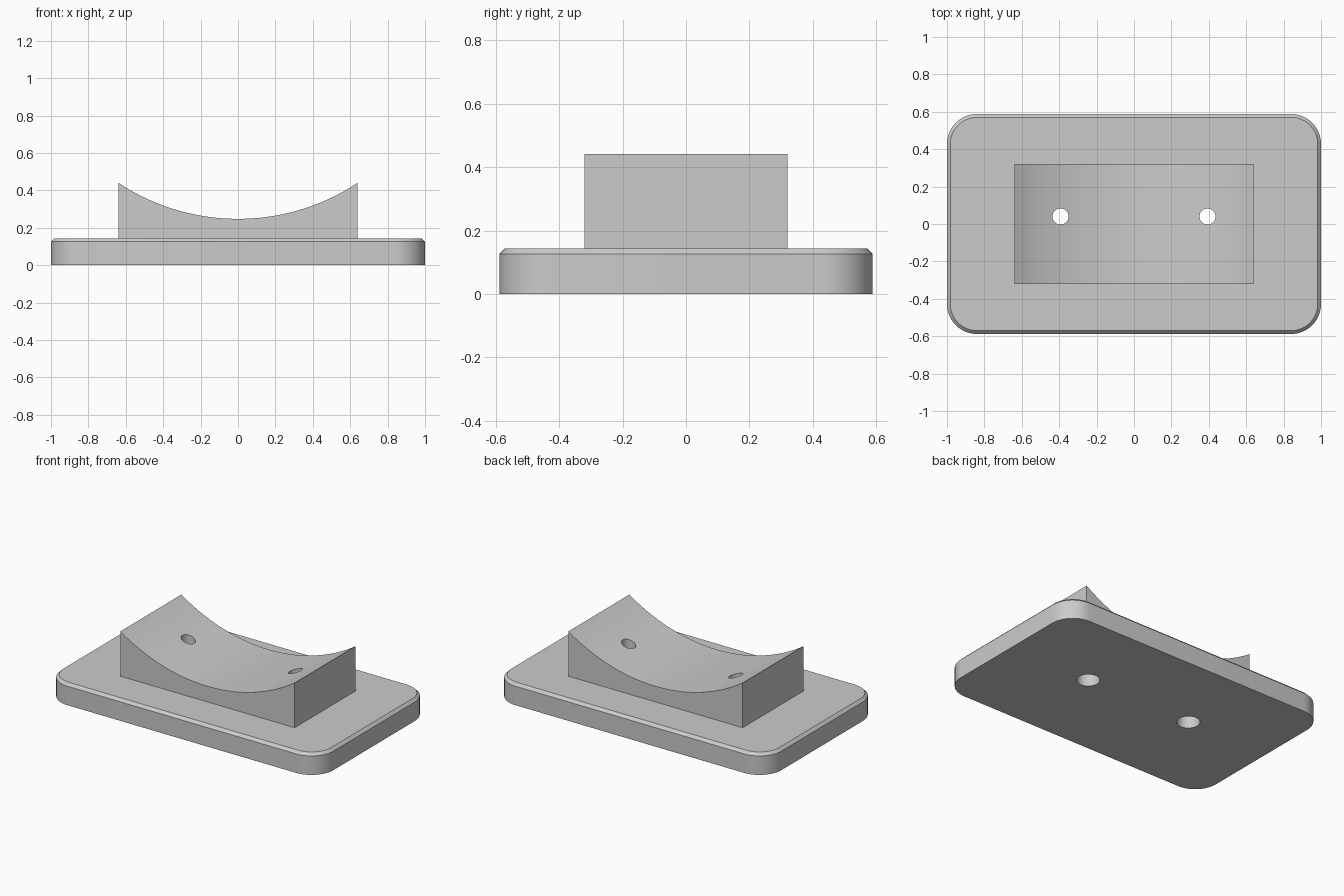
import bpy, bmesh
from math import sin, cos, asin, pi, radians, sqrt

if "Cube" in bpy.data.objects:
    bpy.data.objects.remove(bpy.data.objects["Cube"])

HX, HY, TOP, CHAMFER, CORNER = 1.0, 0.588, 0.144, 0.018, 0.16
SX, SY, LOW, HIGH = 0.64, 0.32, 0.248, 0.441


def loft(name, rings):
    """Closed solid skinned through rings of equal point count."""
    bm = bmesh.new()
    loops = [[bm.verts.new(p) for p in ring] for ring in rings]
    n = len(loops[0])
    for a, b in zip(loops, loops[1:]):
        for i in range(n):
            j = (i + 1) % n
            bm.faces.new((a[i], a[j], b[j], b[i]))
    bm.faces.new(loops[0][::-1])
    bm.faces.new(loops[-1])
    bmesh.ops.recalc_face_normals(bm, faces=bm.faces[:])
    mesh = bpy.data.meshes.new(name)
    bm.to_mesh(mesh)
    bm.free()
    ob = bpy.data.objects.new(name, mesh)
    bpy.context.collection.objects.link(ob)
    return ob


def rounded_rect(inset, z, steps=12):
    r = CORNER - inset
    pts = []
    for q, (sx, sy) in enumerate(((1, 1), (-1, 1), (-1, -1), (1, -1))):
        for i in range(steps + 1):
            a = (q + i / steps) * pi / 2
            pts.append((sx * (HX - CORNER) + r * cos(a),
                        sy * (HY - CORNER) + r * sin(a), z))
    return pts


def circle(x, y, z, r, n=48):
    return [(x + r * cos(2 * pi * i / n), y + r * sin(2 * pi * i / n), z)
            for i in range(n)]


def combine(target, other, operation):
    mod = target.modifiers.new(other.name, 'BOOLEAN')
    mod.operation, mod.object, mod.solver = operation, other, 'EXACT'
    bpy.context.view_layer.objects.active = target
    bpy.ops.object.modifier_apply(modifier=mod.name)
    bpy.data.objects.remove(other)


# Rounded base plate with a chamfered top edge
mount = loft("saddle_mount", [rounded_rect(0, 0),
                              rounded_rect(0, TOP - CHAMFER),
                              rounded_rect(CHAMFER, TOP)])

# Block with a circular-arc cradle on top, sunk slightly into the plate
sag = HIGH - LOW
radius = (SX ** 2 + sag ** 2) / (2 * sag)
half = asin(SX / radius)
profile = [(-SX, TOP - 0.05), (SX, TOP - 0.05)]
for i in range(49):
    a = half * (1 - i / 24)
    profile.append((radius * sin(a), LOW + radius * (1 - cos(a))))
cradle = loft("cradle", [[(x, y, z) for x, z in profile] for y in (-SY, SY)])
combine(mount, cradle, 'UNION')

# Two counterbored screw holes: narrow above, wide from below
for side in (-1, 1):
    x, y = side * 0.393, 0.04
    bore = loft("hole_cutter", [circle(x, y, -0.1, 0.07),
                                circle(x, y, 0.144, 0.07),
                                circle(x, y, 0.144, 0.043),
                                circle(x, y, 0.7, 0.043)])
    combine(mount, bore, 'DIFFERENCE')

# Smooth curves, sharp edges
bpy.ops.object.select_all(action='DESELECT')
mount.select_set(True)
bpy.context.view_layer.objects.active = mount
bpy.ops.object.shade_smooth_by_angle(angle=radians(25))
